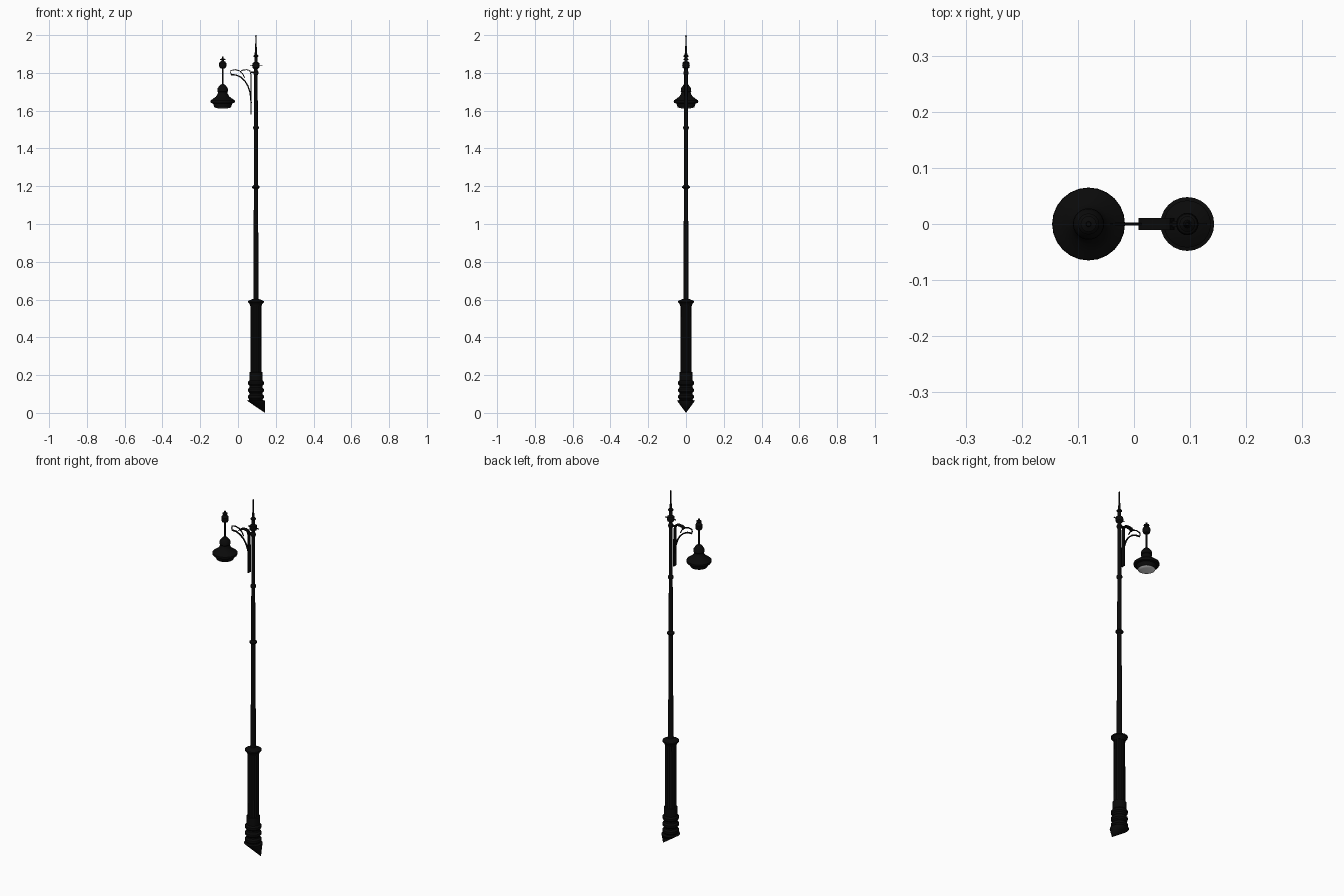
import bpy, bmesh, math
from mathutils import Vector

if "Cube" in bpy.data.objects:
    bpy.data.objects.remove(bpy.data.objects["Cube"])

def material(name, rgb):
    m = bpy.data.materials.new(name)
    m.diffuse_color = (*rgb, 1)
    m.use_nodes = True
    m.node_tree.nodes["Principled BSDF"].inputs["Base Color"].default_value = m.diffuse_color
    return m

BLACK = material("black iron", (0.003, 0.003, 0.003))
WHITE = material("white lens", (0.8, 0.8, 0.8))
POLE_X, LAMP_X = 0.095, -0.081

def finish(bm, name, mat, smooth=True):
    bmesh.ops.recalc_face_normals(bm, faces=bm.faces)
    me = bpy.data.meshes.new(name)
    bm.to_mesh(me)
    bm.free()
    ob = bpy.data.objects.new(name, me)
    bpy.context.collection.objects.link(ob)
    me.materials.append(mat)
    if smooth:
        bpy.ops.object.select_all(action='DESELECT')
        ob.select_set(True)
        bpy.context.view_layer.objects.active = ob
        bpy.ops.object.shade_smooth_by_angle(angle=math.radians(35))
    return ob

def lathe(name, cx, profile, mat=BLACK, n=24, flute=0.0, apex=None):
    """Turn (radius, z) points around a vertical axis; apex closes the bottom."""
    bm = bmesh.new()
    rings = []
    for r, z in profile:
        ring = []
        for i in range(n):
            a = 2 * math.pi * i / n
            q = r * (1 - flute * (i % 2))
            ring.append(bm.verts.new((cx + q * math.cos(a), q * math.sin(a), z)))
        rings.append(ring)
    for lo, hi in zip(rings, rings[1:]):
        for i in range(n):
            j = (i + 1) % n
            bm.faces.new((lo[i], lo[j], hi[j], hi[i]))
    bm.faces.new(rings[-1])
    if apex:
        p = bm.verts.new(apex)
        for i in range(n):
            bm.faces.new((p, rings[0][(i + 1) % n], rings[0][i]))
    else:
        bm.faces.new(rings[0][::-1])
    return finish(bm, name, mat)

def strip(name, path, width, thick):
    """Rectangular bar along a path of (x, z) points."""
    bm = bmesh.new()
    pts = [Vector((x, 0, z)) for x, z in path]
    prev = None
    for i, p in enumerate(pts):
        t = (pts[min(i + 1, len(pts) - 1)] - pts[max(i - 1, 0)]).normalized()
        side = Vector((-t.z, 0, t.x)) * thick / 2
        y = Vector((0, width / 2, 0))
        ring = [bm.verts.new(v) for v in (p + side + y, p + side - y, p - side - y, p - side + y)]
        if prev:
            for k in range(4):
                m = (k + 1) % 4
                bm.faces.new((prev[k], prev[m], ring[m], ring[k]))
        else:
            bm.faces.new(ring)
        prev = ring
    bm.faces.new(prev[::-1])
    return finish(bm, name, BLACK)

# Ringed base, drawn down to a point on one side
base = [(0.048, 0.065), (0.036, 0.068)]
for z in (0.085, 0.12, 0.158):
    base += [(0.035, z - 0.014), (0.042, z - 0.006), (0.042, z + 0.006), (0.035, z + 0.014)]
base += [(0.035, 0.215), (0.028, 0.217)]
lathe("base", POLE_X, base, apex=(0.143, 0, 0))

# Fluted lower column and its collar
lathe("lower_column", POLE_X, [(0.030, 0.21), (0.029, 0.575)], n=32, flute=0.08)
lathe("column_collar", POLE_X, [(0.030, 0.565), (0.034, 0.578), (0.042, 0.585),
                                (0.042, 0.592), (0.03, 0.598), (0.016, 0.603)])

# Slim tapered shaft with rings
lathe("shaft", POLE_X, [(0.014, 0.59), (0.011, 1.2), (0.009, 1.83)])
for z, r in ((1.195, 0.020), (1.51, 0.015), (1.80, 0.014)):
    lathe("shaft_ring", POLE_X, [(0.010, z - 0.012), (r, z - 0.003), (r, z + 0.003), (0.010, z + 0.012)])

# Finial and spike
lathe("finial", POLE_X, [(0.010, 1.82), (0.018, 1.828), (0.020, 1.84), (0.018, 1.852),
                         (0.009, 1.858), (0.008, 1.882), (0.014, 1.887), (0.014, 1.891),
                         (0.007, 1.897), (0.004, 1.94), (0.003, 1.992), (0.004, 1.994), (0.002, 2.0)], n=16)
strip("finial_crossbar", [(0.063, 1.84), (0.130, 1.84)], 0.004, 0.004)

# Scrolled bracket
strip("bracket_band", [(0.010, 1.803), (0.022, 1.814), (0.045, 1.817), (0.062, 1.813),
                       (0.069, 1.79), (0.070, 1.70), (0.070, 1.58)], 0.021, 0.005)
strip("bracket_tip", [(-0.034, 1.787), (-0.039, 1.800), (-0.037, 1.813), (-0.015, 1.817),
                      (0.008, 1.811), (0.025, 1.795), (0.035, 1.775)], 0.004, 0.005)
strip("bracket_brace", [(-0.034, 1.790), (-0.010, 1.789), (0.015, 1.777), (0.036, 1.758),
                        (0.053, 1.730), (0.064, 1.695), (0.070, 1.64)], 0.005, 0.007)
strip("bracket_tie", [(0.068, 1.803), (0.095, 1.803)], 0.010, 0.008)

# Lamp hanger
lathe("lamp_hanger", LAMP_X, [(0.005, 1.72), (0.005, 1.822), (0.015, 1.826), (0.019, 1.835),
                              (0.019, 1.852), (0.014, 1.859), (0.006, 1.863), (0.006, 1.867),
                              (0.014, 1.869), (0.014, 1.873), (0.005, 1.877), (0.004, 1.886)], n=16)
# Lamp shade
lathe("lamp_shade", LAMP_X, [(0.044, 1.618), (0.051, 1.638), (0.062, 1.641), (0.065, 1.647),
                             (0.064, 1.654), (0.050, 1.664), (0.036, 1.674), (0.027, 1.688),
                             (0.025, 1.698), (0.028, 1.702), (0.027, 1.718), (0.020, 1.728),
                             (0.013, 1.737), (0.006, 1.74)])
# Shallow lens underneath
lathe("lamp_lens", LAMP_X, [(0.012, 1.6115), (0.026, 1.6125), (0.036, 1.6145), (0.0435, 1.6185)], WHITE)
